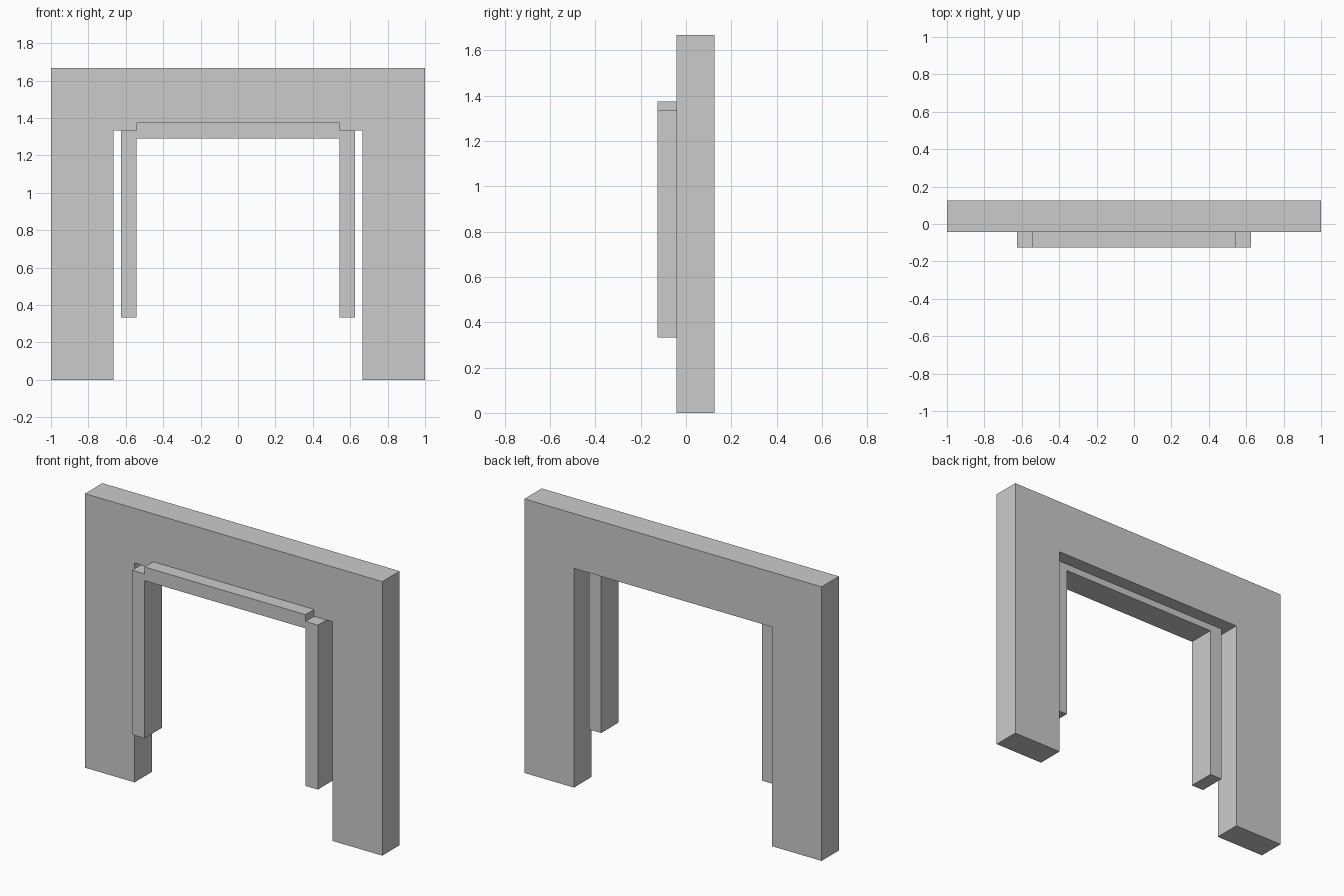
import bpy, bmesh

if "Cube" in bpy.data.objects:
    bpy.data.objects.remove(bpy.data.objects["Cube"])

U = 1 / 24  # grid unit of the model


def extrude_profile(name, points, y0, y1):
    """Extrude an x-z outline along y."""
    bm = bmesh.new()
    face = bm.faces.new([bm.verts.new((x * U, y0 * U, z * U)) for x, z in points])
    ext = bmesh.ops.extrude_face_region(bm, geom=[face])
    verts = [v for v in ext["geom"] if isinstance(v, bmesh.types.BMVert)]
    bmesh.ops.translate(bm, verts=verts, vec=(0, (y1 - y0) * U, 0))
    bmesh.ops.recalc_face_normals(bm, faces=bm.faces)
    mesh = bpy.data.meshes.new(name)
    bm.to_mesh(mesh)
    bm.free()
    obj = bpy.data.objects.new(name, mesh)
    bpy.context.collection.objects.link(obj)
    return obj


def box(name, x0, x1, z0, z1, y0, y1):
    return extrude_profile(name, [(x0, z0), (x1, z0), (x1, z1), (x0, z1)], y0, y1)


# Wall with doorway opening
half = [(16, 32), (16, 0), (24, 0), (24, 40)]
extrude_profile("doorway_wall", half + [(-x, z) for x, z in reversed(half)], -1, 3)

# Inner frame: header and two posts, set forward and running into the opening
box("frame_header", -13, 13, 31, 33, -3, 1)
for side, name in ((-1, "left"), (1, "right")):
    x0, x1 = sorted((13 * side, 15 * side))
    box(f"frame_post_{name}", x0, x1, 8, 32, -3, 1)
